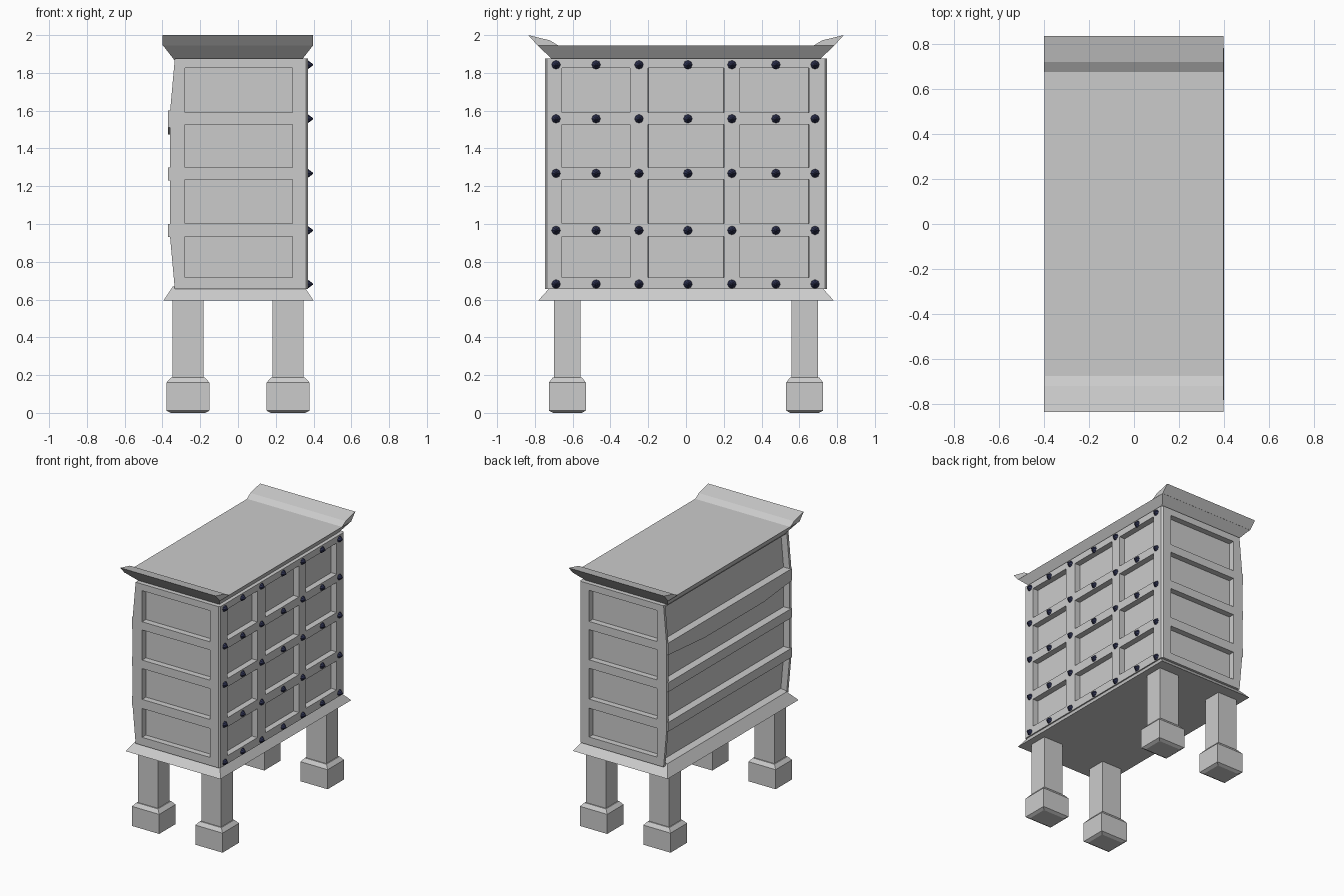
import bpy, bmesh
from mathutils import Vector

cube = bpy.data.objects.get("Cube")
if cube:
    bpy.data.objects.remove(cube, do_unlink=True)


def material(name, color):
    mat = bpy.data.materials.new(name)
    mat.use_nodes = True
    mat.diffuse_color = color
    mat.node_tree.nodes["Principled BSDF"].inputs["Base Color"].default_value = color
    return mat


GREY = material("pale grey", (0.6, 0.6, 0.6, 1))
NAVY = material("dark navy", (0.03, 0.035, 0.09, 1))


def finish(name, bm, mat=GREY):
    bmesh.ops.recalc_face_normals(bm, faces=bm.faces)
    mesh = bpy.data.meshes.new(name)
    bm.to_mesh(mesh)
    bm.free()
    mesh.materials.append(mat)
    obj = bpy.data.objects.new(name, mesh)
    bpy.context.collection.objects.link(obj)
    return obj


def stacked(name, cx, cy, rings):
    """Rectangular rings (half x, half y, z) joined from bottom to top."""
    bm = bmesh.new()
    loops = [[bm.verts.new((cx + sx * hx, cy + sy * hy, z))
              for sx, sy in ((-1, -1), (1, -1), (1, 1), (-1, 1))] for hx, hy, z in rings]
    for a, b in zip(loops, loops[1:]):
        for i in range(4):
            j = (i + 1) % 4
            bm.faces.new((a[i], a[j], b[j], b[i]))
    bm.faces.new(loops[0])
    bm.faces.new(loops[-1])
    return finish(name, bm)


def extruded(name, outline, x0, x1):
    """A (y, z) outline extruded along x."""
    bm = bmesh.new()
    face = bm.faces.new([bm.verts.new((x0, y, z)) for y, z in outline])
    new = bmesh.ops.extrude_face_region(bm, geom=[face])["geom"]
    bmesh.ops.translate(bm, vec=(x1 - x0, 0, 0),
                        verts=[v for v in new if isinstance(v, bmesh.types.BMVert)])
    return finish(name, bm)


# Cabinet body: a box whose sides are scored, then the panels are sunk
ROWS = [(0.716, 0.934), (1.003, 1.236), (1.30, 1.528), (1.59, 1.825)]
SIDE_COLUMNS = [(-0.656, -0.296), (-0.20, 0.20), (0.286, 0.65)]
END_COLUMNS = [(-0.28, 0.289)]

bm = bmesh.new()
bmesh.ops.create_cube(bm, size=1)
for v in bm.verts:
    v.co = (0.005 + v.co.x * 0.73, v.co.y * 1.492, 1.265 + v.co.z * 1.22)
corners = [e for e in bm.edges if all(v.co.x > 0 for v in e.verts)
           and abs(e.verts[0].co.z - e.verts[1].co.z) > 1]
bmesh.ops.bevel(bm, geom=corners, offset=0.011, segments=1, affect='EDGES')


def facing(normal):
    bm.normal_update()
    return [f for f in bm.faces if f.normal.dot(normal) > 0.95]


def score(normal, axis, ranges):
    direction = Vector((0, 0, 0))
    direction[axis] = 1
    for value in [v for pair in ranges for v in pair]:
        faces = facing(normal)
        geom = set(faces)
        for f in faces:
            geom.update(f.edges, f.verts)
        bmesh.ops.bisect_plane(bm, geom=list(geom), plane_co=direction * value,
                               plane_no=direction)


def cells(normal, axis, columns, rows):
    found = []
    for f in facing(normal):
        c = f.calc_center_median()
        if any(a < c[axis] < b for a, b in columns) and any(a < c.z < b for a, b in rows):
            found.append(f)
    return found


for normal, axis, columns in ((Vector((1, 0, 0)), 1, SIDE_COLUMNS),
                              (Vector((0, -1, 0)), 0, END_COLUMNS),
                              (Vector((0, 1, 0)), 0, END_COLUMNS)):
    score(normal, axis, columns)
    score(normal, 2, ROWS)
    panels = cells(normal, axis, columns, ROWS)
    bmesh.ops.inset_individual(bm, faces=panels, thickness=0.0005, depth=-0.045)

# Bowed back wall, sunk between two thin end walls
back = Vector((-1, 0, 0))
BACK_SPAN = [(-0.725, 0.725)]
BACK_HEIGHT = [(0.67, 1.86)]
score(back, 1, BACK_SPAN)
score(back, 2, BACK_HEIGHT + ROWS)
for v in bm.verts:
    if v.co.x < -0.355:
        v.co.x += 0.025 * max(0, abs(v.co.z - 1.265) - 0.33) / 0.275
sunk = [f for f in cells(back, 1, BACK_SPAN, BACK_HEIGHT) if f.calc_center_median().x < -0.32]
bmesh.ops.inset_region(bm, faces=sunk, thickness=0.0005, depth=-0.05)
finish("cabinet_body", bm)

# Back ribs: two straight, the top one sagging along its lower edge
for name, low, high, sag in (("lower_rib", 0.93, 1.0, 0), ("middle_rib", 1.23, 1.30, 0),
                             ("upper_rib", 1.51, 1.6, 0.035)):
    extruded(name, [(-0.74, low), (-0.4, low - sag), (0.3, low - sag), (0.74, low),
                    (0.74, high), (-0.74, high)], -0.37, -0.29)

# Flared base tray and roof with upturned ends
stacked("base_tray", 0.003, 0, [(0.397, 0.782, 0.595), (0.347, 0.714, 0.67)])
stacked("roof", 0, 0, [(0.337, 0.705, 1.868), (0.397, 0.785, 1.945)])
for name, s in (("front_eave", -1), ("back_eave", 1)):
    extruded(name, [(s * 0.675, 1.944), (s * 0.72, 1.972), (s * 0.835, 2.0),
                    (s * 0.785, 1.944)], -0.4, 0.397)

# Four legs, each standing on a block foot
for sx, xname in ((1, "left"), (-1, "right")):
    for sy, yname in ((-1, "front"), (1, "back")):
        stacked(f"{yname}_{xname}_leg", sx * 0.265, sy * 0.628,
                [(0.092, 0.076, 0), (0.114, 0.098, 0.012), (0.114, 0.098, 0.16),
                 (0.09, 0.078, 0.187), (0.083, 0.07, 0.187), (0.083, 0.07, 0.6)])

# Pointed studs on the panelled side
bm = bmesh.new()
for y in (-0.688, -0.476, -0.249, 0.01, 0.243, 0.476, 0.683):
    for z in (0.682, 0.966, 1.268, 1.557, 1.843):
        made = bmesh.ops.create_cone(bm, cap_ends=True, segments=8, radius1=0.025,
                                     radius2=0.004, depth=0.028)["verts"]
        for v in made:
            v.co = (0.382 + v.co.z, y + v.co.x, z + v.co.y)
finish("studs", bm, NAVY)
